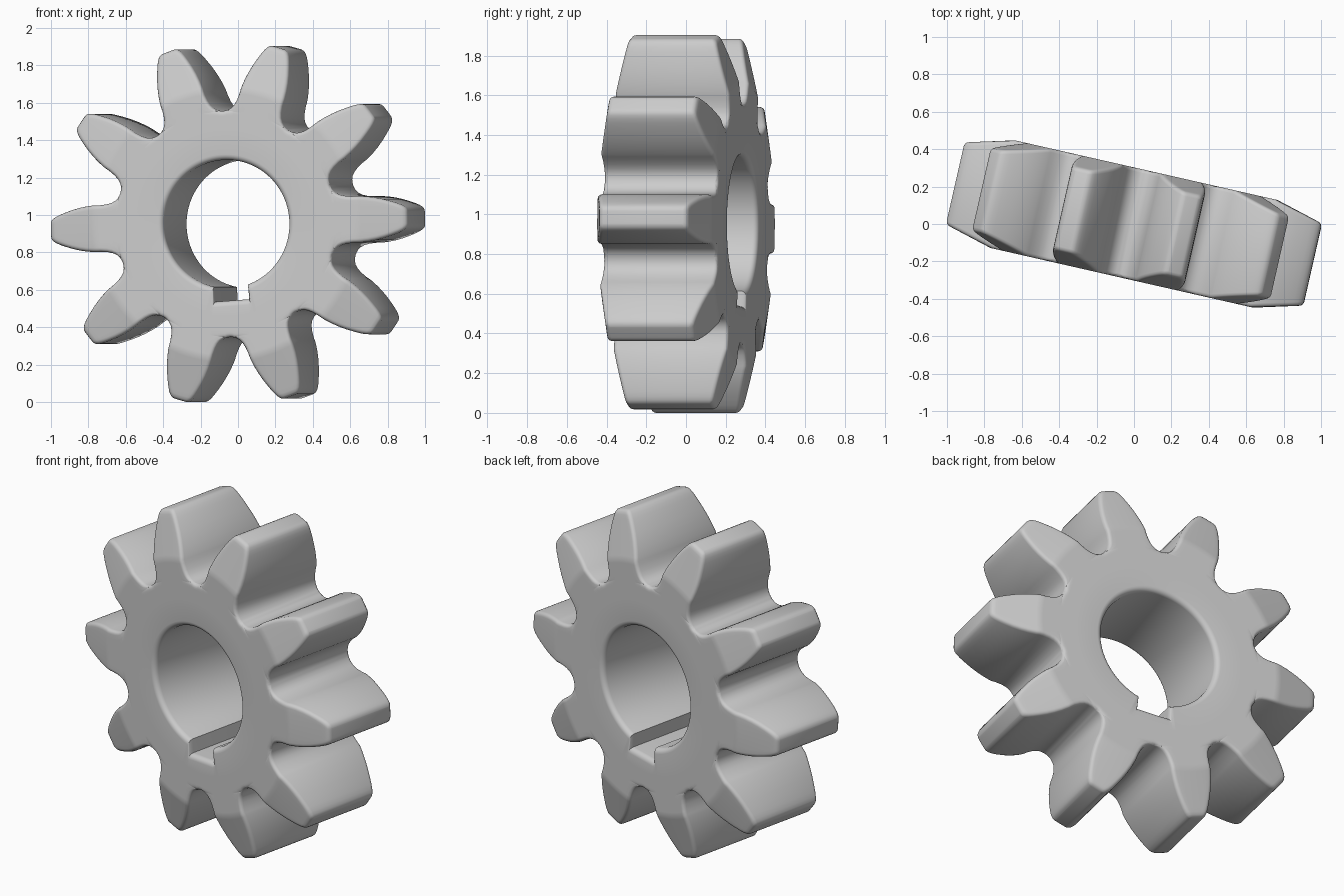
import bpy, bmesh, math
from mathutils import Matrix, Vector
from mathutils.geometry import intersect_point_line

if "Cube" in bpy.data.objects:
    bpy.data.objects.remove(bpy.data.objects["Cube"], do_unlink=True)

TEETH, COLS = 10, 16
HALF = math.pi / TEETH            # half the angle of one tooth sector
STEP = 2 * HALF / COLS
PHASE = math.radians(2)
THICK, ROUND = 0.295, 0.02        # half thickness, edge rounding
TIP_THICK, CHAMFER_R = 0.225, 0.72
HUB_R, BORE_R, BORE_ROUND = 0.5, 0.343, 0.03
KEY_COL, KEY_DEPTH, KEY_HALF = 129, 0.41, 0.093

# Tooth flank from valley to tip: radius, half width
ROOT_R = 0.605
FLANK = [(ROOT_R, ROOT_R * HALF), (.606, .177), (.611, .162), (.622, .147),
         (.64, .136), (.665, .129), (.70, .125), (.72, .125), (.74, .125),
         (.78, .121), (.82, .114), (.86, .104), (.90, .091), (.93, .08),
         (.952, .07), (.967, .06), (.976, .05), (.98, .036)]
TIP_R = FLANK[-1][0]
INNER = [(r, r * HALF) for r in (.575, .585, .594, .60)]


def polar(r, angle, z=0.0):
    return Vector((r * math.cos(angle), r * math.sin(angle), z))


OUTLINE = [polar(r, w / r) for r, w in FLANK] + [polar(TIP_R, .018 / TIP_R), polar(TIP_R, 0)]


def edge_distance(p):
    """Distance from a point of the half sector to the tooth outline."""
    best = 1.0
    for a, b in zip(OUTLINE, OUTLINE[1:]):
        q, t = intersect_point_line(p, a, b)
        best = min(best, (p - a.lerp(b, min(1, max(0, t)))).length)
    return best


def face_height(r, p, on_edge):
    """Flat hub, conical tooth ends and a rounded rim."""
    slope = max(0, r - CHAMFER_R) / (TIP_R - CHAMFER_R)
    gap = ROUND - min(ROUND, 0 if on_edge else edge_distance(p))
    return THICK - slope * (THICK - TIP_THICK) - ROUND + math.sqrt(ROUND ** 2 - gap ** 2)


def columns(w):
    """Positions across a row, packed closely at both edges."""
    s = min(1, w / .06)
    half = [w - o * s for o in (0, .0035, .009, .016, .024)]
    half += [half[-1] * f for f in (.75, .5, .25)]
    return [-x for x in half] + [0] + half[::-1]


def sector_rows():
    """Rows of (radius, angle, height) for one tooth, from hub to tip."""
    rows = [[(HUB_R, -HALF + j * STEP, THICK) for j in range(COLS + 1)]]
    for r, w in INNER + FLANK:
        row = []
        for j, x in enumerate(columns(w)):
            on_edge = r == TIP_R or (r >= ROOT_R and j in (0, COLS))
            row.append((r, x / r, face_height(r, polar(r, abs(x) / r), on_edge)))
        rows.append(row)
    return rows


def bridge(bm, a, b):
    for i in range(len(a) - 1):
        bm.faces.new((a[i], a[i + 1], b[i + 1], b[i]))


def add_tooth(bm, rows, turn):
    rims = []
    for side in (1, -1):
        grid = [[bm.verts.new(polar(r, a + turn, side * z)) for r, a, z in row] for row in rows]
        for lower, upper in zip(grid, grid[1:]):
            bridge(bm, lower, upper)
        outer = grid[1 + len(INNER):]
        rims.append([row[0] for row in outer[:-1]] + outer[-1] + [row[-1] for row in outer[-2::-1]])
    bridge(bm, *rims)


def bore_point(g, grow, z):
    """Bore outline with a keyway cut in its wall."""
    total = TEETH * COLS
    k = (g - KEY_COL + total // 2) % total - total // 2
    angle = PHASE - HALF + g * STEP
    if abs(k) > 6:
        return polar(BORE_R + grow, angle, z)
    key = PHASE - HALF + KEY_COL * STEP
    across = (KEY_HALF + .6 * grow) * k / 6
    return polar(KEY_DEPTH + grow, key, z) + polar(across, key + math.pi / 2)


def add_bore(bm):
    total = TEETH * COLS
    hub = [polar(HUB_R, PHASE - HALF + g * STEP, THICK) for g in range(total)]
    loops = [hub]
    for n in range(6):
        f = math.pi / 2 * n / 5
        grow = BORE_ROUND * (1 - math.sin(f))
        z = THICK - BORE_ROUND * (1 - math.cos(f))
        loops.append([bore_point(g, grow, z) for g in range(total)])
    flip = Matrix.Scale(-1, 3, Vector((0, 0, 1)))
    loops += [[flip @ p for p in loop] for loop in reversed(loops)]
    rings = [[bm.verts.new(p) for p in loop] for loop in loops]
    for a, b in zip(rings, rings[1:]):
        bridge(bm, a + a[:1], b + b[:1])


# Gear body
bm = bmesh.new()
rows = sector_rows()
for i in range(TEETH):
    add_tooth(bm, rows, PHASE + i * 2 * HALF)
add_bore(bm)
bmesh.ops.remove_doubles(bm, verts=bm.verts, dist=1e-4)
bmesh.ops.recalc_face_normals(bm, faces=bm.faces)

# Stand the gear upright, turned slightly about the vertical
turn = math.radians(-12.8)
u = Vector((math.cos(turn), math.sin(turn), 0))
up = Vector((0, 0, 1))
pose = Matrix((u, up, u.cross(up))).transposed()
bmesh.ops.transform(bm, matrix=pose.to_4x4(), verts=bm.verts)
low = min(v.co.z for v in bm.verts)
bmesh.ops.translate(bm, vec=(0, 0, -low), verts=bm.verts)

mesh = bpy.data.meshes.new("spur_gear")
bm.to_mesh(mesh)
bm.free()
gear = bpy.data.objects.new("spur_gear", mesh)
bpy.context.collection.objects.link(gear)

# Plain grey material
grey = bpy.data.materials.new("light_grey")
grey.use_nodes = True
grey.diffuse_color = (0.6, 0.6, 0.6, 1)
grey.node_tree.nodes["Principled BSDF"].inputs["Base Color"].default_value = (0.6, 0.6, 0.6, 1)
mesh.materials.append(grey)

bpy.ops.object.select_all(action='DESELECT')
gear.select_set(True)
bpy.context.view_layer.objects.active = gear
bpy.ops.object.shade_smooth_by_angle(angle=math.radians(40))
